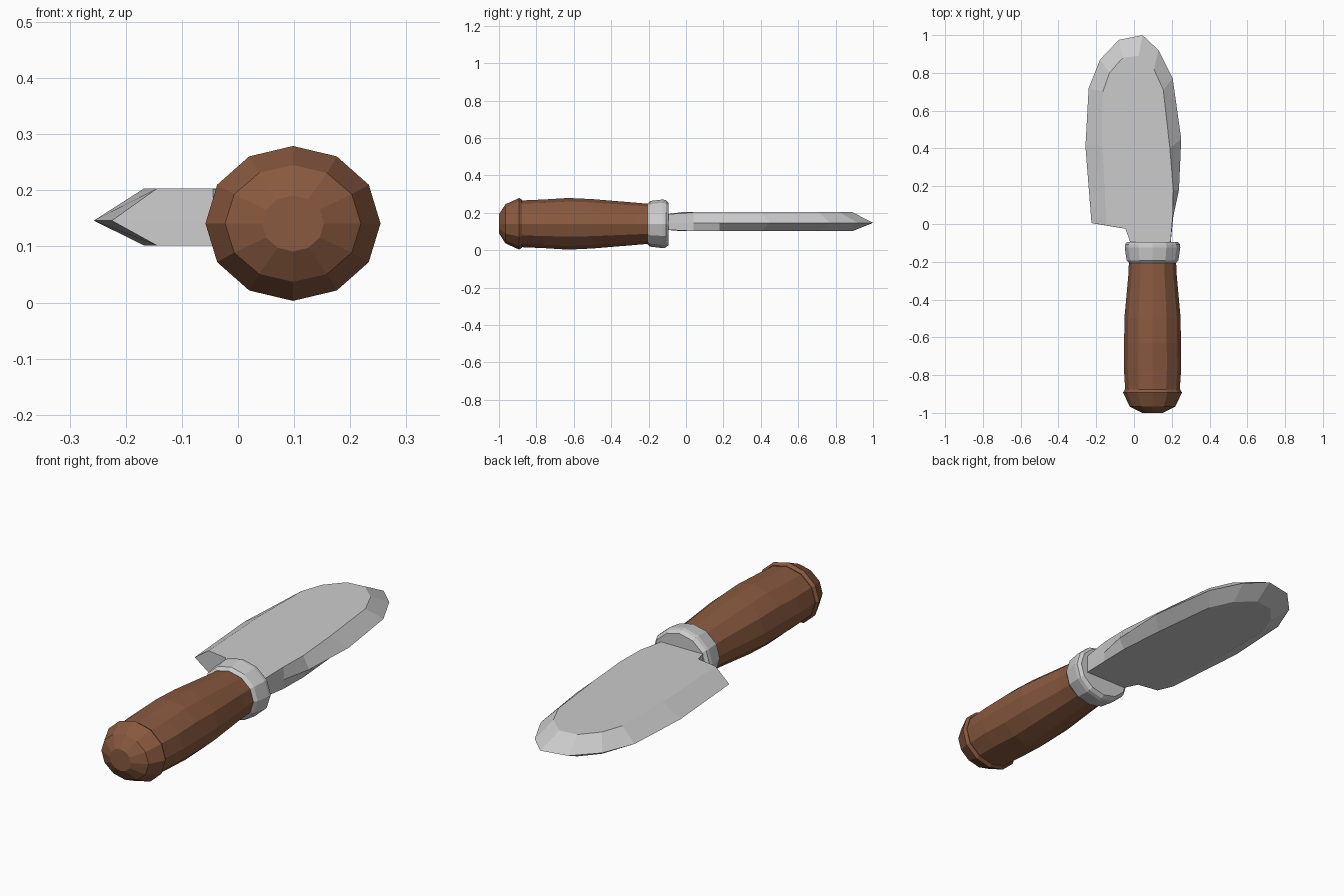
import bpy, bmesh
from math import sin, cos, tau

if "Cube" in bpy.data.objects:
    bpy.data.objects.remove(bpy.data.objects["Cube"])

CX, CZ, SIDES = 0.098, 0.141, 12

wood = bpy.data.materials.new("brown_wood")
wood.diffuse_color = (0.25, 0.10, 0.05, 1)
wood.use_nodes = True
wood.node_tree.nodes["Principled BSDF"].inputs["Base Color"].default_value = wood.diffuse_color


def finish(name, bm, mat=None):
    bmesh.ops.recalc_face_normals(bm, faces=bm.faces)
    me = bpy.data.meshes.new(name)
    bm.to_mesh(me)
    bm.free()
    ob = bpy.data.objects.new(name, me)
    bpy.context.collection.objects.link(ob)
    if mat:
        me.materials.append(mat)
    return ob


def turned(name, rings, mat=None):
    """Loft 12-sided rings (y, half width, half height) along the grip axis."""
    bm = bmesh.new()
    loops = []
    for y, rx, rz in rings:
        loops.append([bm.verts.new((CX + rx * sin(tau * i / SIDES), y,
                                    CZ + rz * cos(tau * i / SIDES)))
                      for i in range(SIDES)])
    for a, b in zip(loops, loops[1:]):
        for i in range(SIDES):
            j = (i + 1) % SIDES
            bm.faces.new((a[i], a[j], b[j], b[i]))
    bm.faces.new(loops[0])
    bm.faces.new(loops[-1])
    return finish(name, bm, mat)


# Wooden grip, slightly swollen in the middle
turned("grip", [(-0.90, .143, .124), (-0.76, .152, .130), (-0.63, .150, .138),
                (-0.50, .149, .132), (-0.27, .128, .113), (-0.18, .124, .105)], wood)

# Rounded pommel cap with a small lip
turned("pommel", [(-1.0, .055, .050), (-0.966, .121, .104), (-0.892, .156, .138),
                  (-0.877, .147, .128)], wood)

# Metal collar
turned("collar", [(-0.206, .125, .108), (-0.192, .137, .122), (-0.125, .147, .130),
                  (-0.108, .145, .127), (-0.094, .132, .114)])

# Blade: edge outline (x, y) paired with the flat's outline (x, y)
outline = [
    (.192, -.12, .192, -.12), (.208, .04, .205, .04), (.238, .18, .208, .18),
    (.25, .45, .19, .40), (.205, .77, .155, .71), (.13, .92, .105, .82),
    (.045, 1.0, .025, .89), (-.08, .975, -.06, .88), (-.18, .87, -.13, .80),
    (-.24, .72, -.165, .70), (-.257, .41, -.168, .41), (-.225, .005, -.145, -.008),
    (-.045, -.025, -.045, -.025), (-.012, -.12, -.012, -.12)]
bm = bmesh.new()
edge = [bm.verts.new((p[0], p[1], .146)) for p in outline]
flats = []
for z, tang_z in ((.203, .19), (.102, .11)):
    flat = [bm.verts.new((p[2], p[3], tang_z if p[3] < -.1 else z)) for p in outline]
    flats.append(flat)
    for i in range(len(outline)):
        j = (i + 1) % len(outline)
        bm.faces.new((edge[i], edge[j], flat[j], flat[i]))
    bm.faces.new(flat)
finish("blade", bm)
